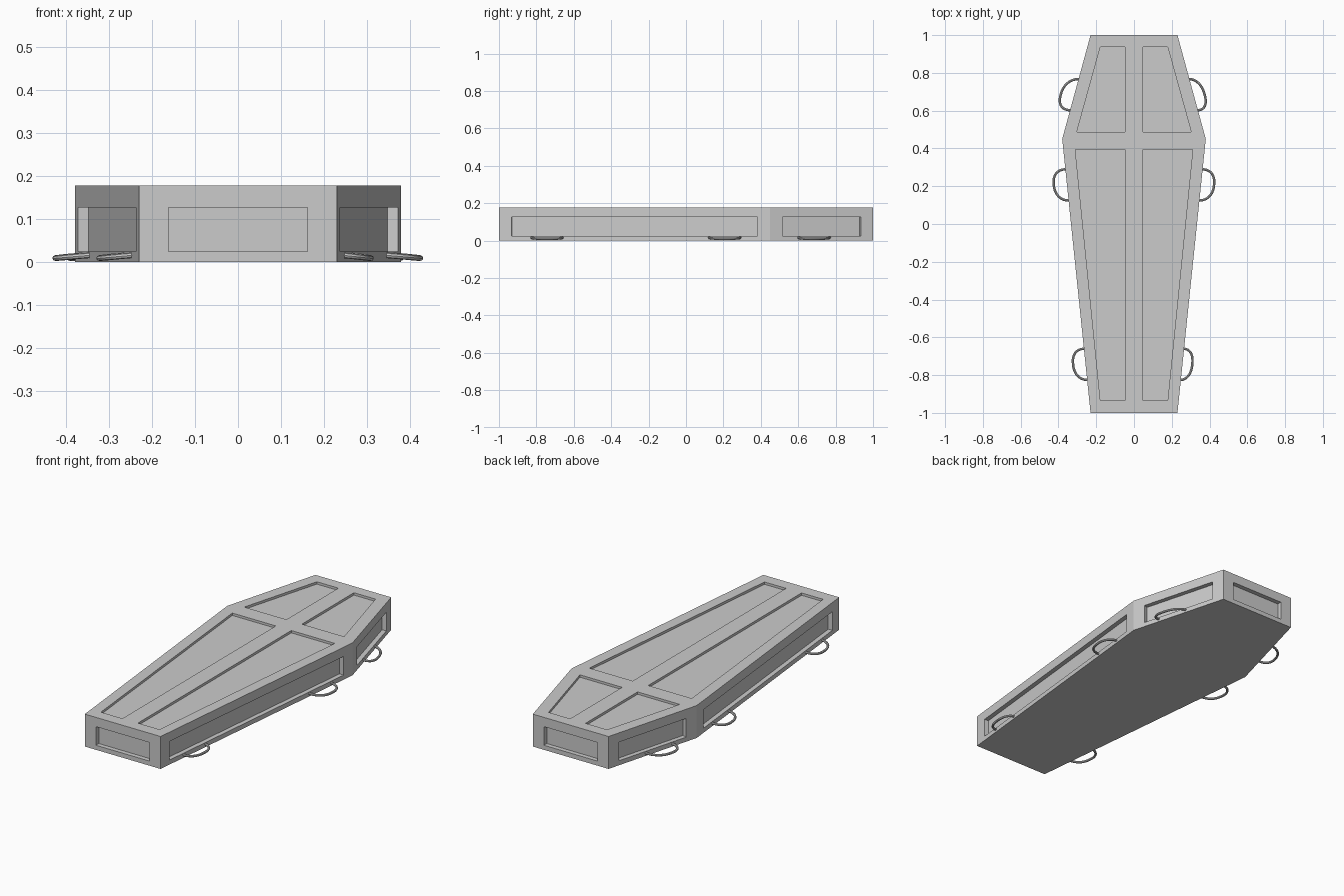
import bpy, bmesh, math
from mathutils import Vector

if "Cube" in bpy.data.objects:
    bpy.data.objects.remove(bpy.data.objects["Cube"])

H = 0.178
OUTLINE = [(-0.23, -1), (0.23, -1), (0.38, 0.45), (0.23, 1), (-0.23, 1), (-0.38, 0.45)]


def add_prism(bm, points, offset):
    """Closed prism: a polygon swept along an offset vector."""
    a = [bm.verts.new(p) for p in points]
    b = [bm.verts.new(Vector(p) + offset) for p in points]
    bm.faces.new(a)
    bm.faces.new(b[::-1])
    for i in range(len(a)):
        j = (i + 1) % len(a)
        bm.faces.new((a[j], a[i], b[i], b[j]))


def make_object(name, bm):
    bmesh.ops.recalc_face_normals(bm, faces=bm.faces)
    mesh = bpy.data.meshes.new(name)
    bm.to_mesh(mesh)
    bm.free()
    ob = bpy.data.objects.new(name, mesh)
    bpy.context.collection.objects.link(ob)
    return ob


# Coffin body
bm = bmesh.new()
add_prism(bm, [(x, y, 0) for x, y in OUTLINE], Vector((0, 0, H)))
body = make_object("coffin_body", bm)

# Panel cutters: one recess per side
bm = bmesh.new()
margin, depth, z0, z1 = 0.068, 0.025, 0.025, 0.127
for i in range(6):
    p, q = Vector(OUTLINE[i]), Vector(OUTLINE[(i + 1) % 6])
    d = (q - p).normalized()
    out = Vector((d.y, -d.x, 0))
    a, b = p + d * margin, q - d * margin
    rect = [Vector((v.x, v.y, z)) - out * depth
            for v, z in ((a, z0), (b, z0), (b, z1), (a, z1))]
    add_prism(bm, rect, out * (depth + 0.05))

# Panel cutters: four lid panels leaving a raised cross
lid_depth = 0.013
for s in (-1, 1):
    for panel in ([(0.047, -0.935), (0.178, -0.935), (0.311, 0.395), (0.047, 0.395)],
                  [(0.047, 0.487), (0.303, 0.487), (0.178, 0.938), (0.047, 0.938)]):
        add_prism(bm, [(s * x, y, H - lid_depth) for x, y in panel], Vector((0, 0, 0.05)))
cutter = make_object("panel_cutter", bm)
cutter.hide_render = True

mod = body.modifiers.new("panels", 'BOOLEAN')
mod.operation = 'DIFFERENCE'
mod.solver = 'EXACT'
mod.object = cutter
bpy.context.view_layer.objects.active = body
body.select_set(True)
bpy.ops.object.modifier_apply(modifier=mod.name)
bpy.data.objects.remove(cutter)


def wall_x(y):
    """Half width of the coffin at y."""
    return 0.38 - 0.15 * ((y - 0.45) / 0.55 if y > 0.45 else (0.45 - y) / 1.45)


# Drop handles: drooping half loops along each side
def handle(name, side, yc, reach):
    cu = bpy.data.curves.new(name, 'CURVE')
    cu.dimensions = '3D'
    cu.bevel_depth = 0.0065
    cu.bevel_resolution = 2
    cu.use_fill_caps = True
    sp = cu.splines.new('POLY')
    n = 24
    sp.points.add(n)
    for i in range(n + 1):
        t = math.pi * i / n
        c, s = math.cos(t), max(math.sin(t), 0)
        y = yc + 0.083 * math.copysign(abs(c) ** 0.85, c)
        x = wall_x(y) - 0.008 + reach * s ** 0.85
        sp.points[i].co = (side * x, y, 0.016 - 0.007 * s, 1)
    ob = bpy.data.objects.new(name, cu)
    bpy.context.collection.objects.link(ob)
    bpy.ops.object.select_all(action='DESELECT')
    ob.select_set(True)
    bpy.context.view_layer.objects.active = ob
    bpy.ops.object.convert(target='MESH')
    bpy.ops.object.shade_smooth_by_angle()


for label, yc, right, left in (("head", 0.685, 0.066, 0.080),
                               ("middle", 0.207, 0.077, 0.078),
                               ("foot", -0.743, 0.060, 0.074)):
    handle(label + "_handle_right", 1, yc, right)
    handle(label + "_handle_left", -1, yc, left)
